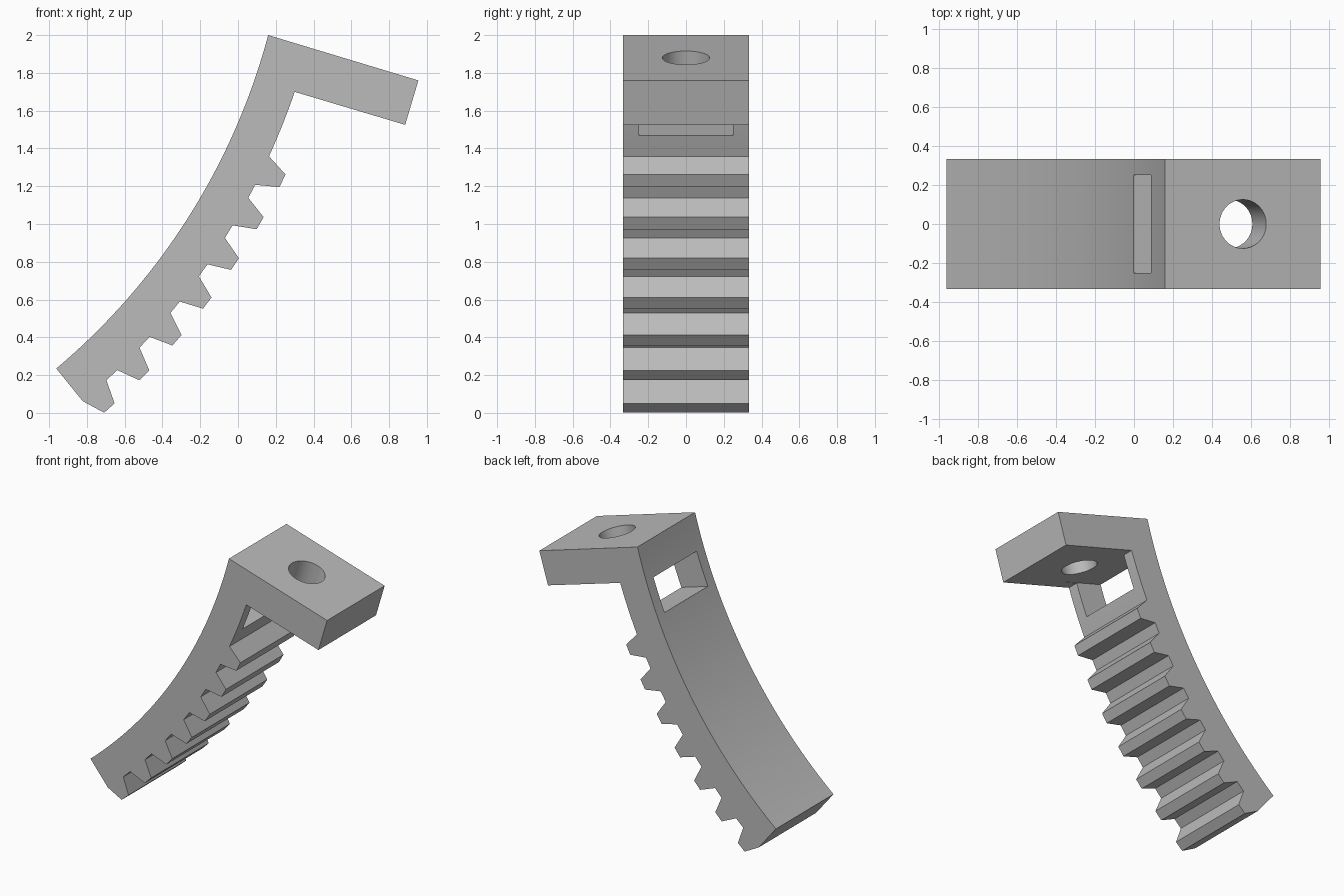
import bpy
import bmesh
from math import atan2, cos, sin, radians

cube = bpy.data.objects.get("Cube")
if cube:
    bpy.data.objects.remove(cube, do_unlink=True)

# Arc that the curved arm and its teeth share
CX, CZ = -3.206, 2.900
R_BACK, R_ROOT, R_TIP = 3.484, 3.706, 3.826
HALF_WIDTH = 0.333
TILT = atan2(0.24, 0.795)      # slope of the mounting block


def polar(radius, degrees):
    a = radians(degrees)
    return CX + radius * cos(a), CZ - radius * sin(a)


def arc(radius, start, end, steps):
    return [polar(radius, start + (end - start) * i / steps) for i in range(steps + 1)]


grey = bpy.data.materials.new("plain grey")
grey.use_nodes = True
colour = (0.5, 0.5, 0.5, 1)
grey.diffuse_color = colour
grey.node_tree.nodes["Principled BSDF"].inputs["Base Color"].default_value = colour

# Side profile: mounting block, then inner arm face, teeth, and back arc
profile = [(0.955, 1.76), (0.885, 1.525)]
profile += arc(R_ROOT, 18.9, 24.58, 6)
for tooth in range(7):
    start = 24.58 + 3.80 * tooth
    if tooth:
        profile.append(polar(R_ROOT, start))
    profile += [polar(R_TIP, start + 0.77), polar(R_TIP, start + 1.88),
                polar(R_ROOT, start + 2.59)]
profile += arc(R_BACK, 49.9, 14.97, 36)

# Extrude the profile across the width
bm = bmesh.new()
face = bm.faces.new([bm.verts.new((x, -HALF_WIDTH, z)) for x, z in profile])
extruded = bmesh.ops.extrude_face_region(bm, geom=[face])["geom"]
bmesh.ops.translate(bm, vec=(0, 2 * HALF_WIDTH, 0),
                    verts=[v for v in extruded if isinstance(v, bmesh.types.BMVert)])
bmesh.ops.recalc_face_normals(bm, faces=bm.faces)
mesh = bpy.data.meshes.new("toothed_bracket")
bm.to_mesh(mesh)
bm.free()
bracket = bpy.data.objects.new("toothed_bracket", mesh)
bpy.context.collection.objects.link(bracket)
mesh.materials.append(grey)


def cut(name):
    """Subtract the active object from the bracket, then remove it."""
    cutter = bpy.context.object
    cutter.name = name
    cutter.hide_render = True
    cutter.data.materials.append(grey)
    bpy.ops.object.select_all(action="DESELECT")
    bracket.select_set(True)
    bpy.context.view_layer.objects.active = bracket
    mod = bracket.modifiers.new(name, "BOOLEAN")
    mod.operation = "DIFFERENCE"
    mod.solver = "EXACT"
    mod.object = cutter
    bpy.ops.object.modifier_apply(modifier=mod.name)
    bpy.data.objects.remove(cutter, do_unlink=True)


# Round bolt hole square to the block
bpy.ops.mesh.primitive_cylinder_add(vertices=64, radius=0.125, depth=0.8,
                                    location=(0.523, 0, 1.763), rotation=(0, TILT, 0))
cut("bolt_hole")

# Rectangular strap slot through the arm, just under the block
bpy.ops.mesh.primitive_cube_add(size=1, location=(0.146, 0, 1.618), rotation=(0, TILT, 0))
bpy.context.object.scale = (0.5, 0.5, 0.25)
cut("strap_slot")

bpy.ops.object.shade_smooth_by_angle(angle=radians(20))
